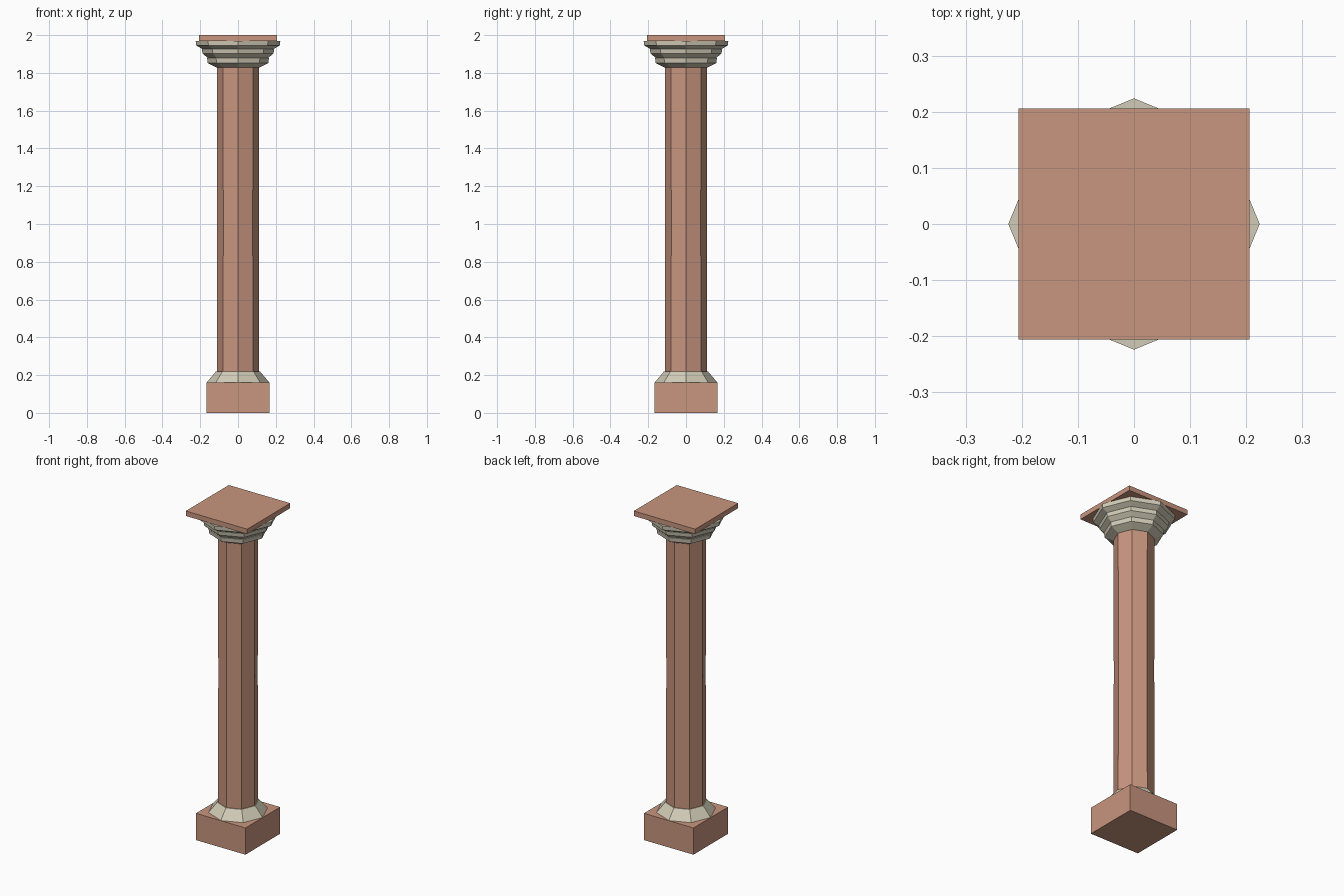
import bpy, bmesh
from math import cos, sin, pi

if "Cube" in bpy.data.objects:
    bpy.data.objects.remove(bpy.data.objects["Cube"])


def material(name, rgb):
    m = bpy.data.materials.new(name)
    m.diffuse_color = (*rgb, 1)
    m.use_nodes = True
    m.node_tree.nodes["Principled BSDF"].inputs["Base Color"].default_value = m.diffuse_color
    return m


terracotta = material("terracotta", (0.58, 0.30, 0.21))
limestone = material("limestone", (0.64, 0.60, 0.47))


def finish(bm, name, mat):
    bmesh.ops.recalc_face_normals(bm, faces=bm.faces)
    me = bpy.data.meshes.new(name)
    bm.to_mesh(me)
    bm.free()
    me.materials.append(mat)
    ob = bpy.data.objects.new(name, me)
    bpy.context.collection.objects.link(ob)
    return ob


def slab(name, half, z0, z1, mat):
    bm = bmesh.new()
    bmesh.ops.create_cube(bm, size=1)
    for v in bm.verts:
        v.co = (v.co.x * 2 * half, v.co.y * 2 * half, z0 + (v.co.z + 0.5) * (z1 - z0))
    finish(bm, name, mat)


def turned(name, profile, mat, sides=8):
    """Octagonal stack of (radius, z) rings with corners on the axes."""
    bm = bmesh.new()
    rings = [[bm.verts.new((r * cos(2 * pi * i / sides), r * sin(2 * pi * i / sides), z))
              for i in range(sides)] for r, z in profile]
    for a, b in zip(rings, rings[1:]):
        for i in range(sides):
            j = (i + 1) % sides
            bm.faces.new((a[i], a[j], b[j], b[i]))
    bm.faces.new(rings[0])
    bm.faces.new(rings[-1])
    finish(bm, name, mat)


# Square plinth and flared collar
slab("plinth", 0.166, 0, 0.162, terracotta)
turned("base_collar", [(0.165, 0.162), (0.116, 0.22)], limestone)

# Octagonal shaft
turned("shaft", [(0.112, 0.22), (0.110, 1.0), (0.112, 1.83)], terracotta)

# Three-stepped capital
turned("capital", [(0.113, 1.828), (0.160, 1.852), (0.164, 1.878),
                   (0.160, 1.879), (0.188, 1.903), (0.192, 1.926),
                   (0.190, 1.927), (0.222, 1.946), (0.224, 1.97)], limestone)

# Square abacus on top
slab("abacus", 0.206, 1.97, 2.0, terracotta)
